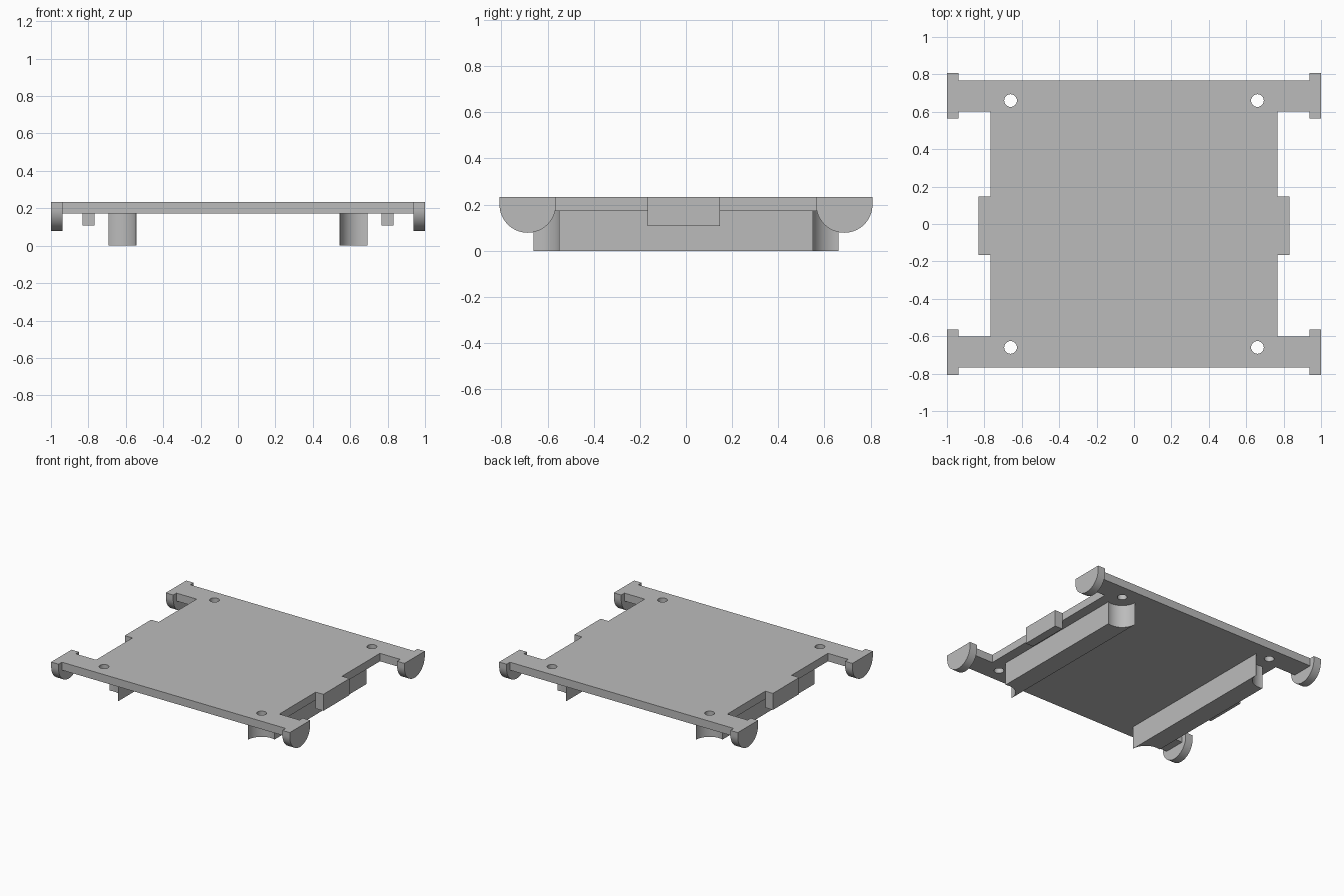
import bpy
import bmesh
from math import cos, sin, pi, radians

cube = bpy.data.objects.get("Cube")
if cube:
    bpy.data.objects.remove(cube, do_unlink=True)

grey = bpy.data.materials.new("plain_grey")
grey.use_nodes = True
grey.diffuse_color = (0.5, 0.5, 0.5, 1)
grey.node_tree.nodes["Principled BSDF"].inputs["Base Color"].default_value = (0.5, 0.5, 0.5, 1)

TOP, UNDER = 0.233, 0.173
HOLE = 0.66


def prism(name, outline, offset):
    """Extrude a closed 3D outline by an offset vector."""
    bm = bmesh.new()
    face = bm.faces.new([bm.verts.new(p) for p in outline])
    moved = bmesh.ops.extrude_face_region(bm, geom=[face])["geom"]
    bmesh.ops.translate(bm, vec=offset, verts=[g for g in moved if isinstance(g, bmesh.types.BMVert)])
    bmesh.ops.recalc_face_normals(bm, faces=bm.faces)
    mesh = bpy.data.meshes.new(name)
    bm.to_mesh(mesh)
    bm.free()
    mesh.materials.append(grey)
    obj = bpy.data.objects.new(name, mesh)
    bpy.context.collection.objects.link(obj)
    return obj


def box(name, x0, x1, y0, y1, z0, z1):
    return prism(name, [(x0, y0, z0), (x1, y0, z0), (x1, y1, z0), (x0, y1, z0)], (0, 0, z1 - z0))


def select_only(obj):
    bpy.ops.object.select_all(action="DESELECT")
    obj.select_set(True)
    bpy.context.view_layer.objects.active = obj


def drill(obj, x, y, radius, sides):
    """Cut a vertical cylinder out of an object."""
    ring = [(x + radius * cos(2 * pi * i / sides), y + radius * sin(2 * pi * i / sides), -0.2)
            for i in range(sides)]
    cutter = prism("drill_cutter", ring, (0, 0, 0.8))
    cutter.hide_render = True
    mod = obj.modifiers.new("drill", "BOOLEAN")
    mod.operation, mod.solver, mod.object = "DIFFERENCE", "EXACT", cutter
    select_only(obj)
    bpy.ops.object.modifier_apply(modifier=mod.name)
    bpy.data.objects.remove(cutter, do_unlink=True)


def smooth(obj):
    select_only(obj)
    bpy.ops.object.shade_smooth_by_angle(angle=radians(30))


# Deck: wide end bars joined by a narrower middle
quarter = [(0.768, 0.602), (0.938, 0.602), (0.938, 0.768)]
right = [(x, -y, UNDER) for x, y in reversed(quarter)] + [(x, y, UNDER) for x, y in quarter]
deck = prism("deck", right + [(-x, y, z) for x, y, z in reversed(right)], (0, 0, TOP - UNDER))
for sx in (-1, 1):
    for sy in (-1, 1):
        drill(deck, sx * HOLE, sy * HOLE, 0.034, 32)
smooth(deck)

for side, sx in (("left", 1), ("right", -1)):
    # Support rail under the deck, ends scooped around the holes
    xs = sorted((sx * 0.544, sx * 0.692))
    rail = box(side + "_rail", *xs, -HOLE, HOLE, 0, UNDER)
    for sy in (-1, 1):
        drill(rail, sx * HOLE, sy * HOLE, 0.115, 64)
    smooth(rail)

    # Side tab
    xs = sorted((sx * 0.768, sx * 0.832))
    box(side + "_tab", *xs, -0.167, 0.148, 0.108, TOP)

    # Half-round end bumpers
    for end, sy in (("front", -1), ("back", 1)):
        r, cy, cz = 0.122, sy * 0.686, 0.2
        arc = [(sx * 0.938, cy - r * cos(pi * i / 32), cz - r * sin(pi * i / 32)) for i in range(33)]
        rim = [(sx * 0.938, cy + r, TOP), (sx * 0.938, cy - r, TOP)]
        smooth(prism(f"{end}_{side}_bumper", arc + rim, (sx * 0.062, 0, 0)))
